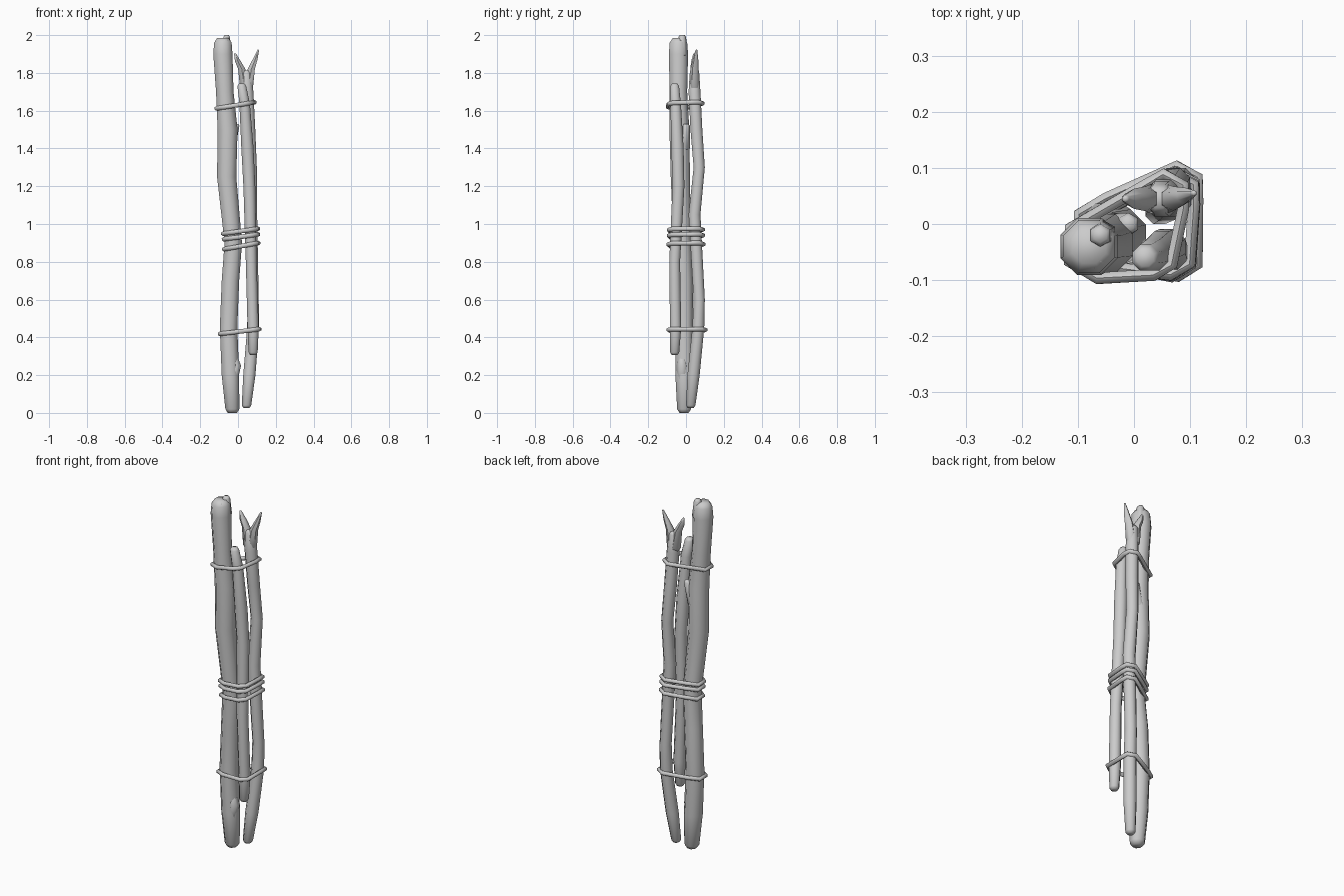
import bpy, bmesh, math
from mathutils import Vector, geometry

cube = bpy.data.objects.get("Cube")
if cube:
    bpy.data.objects.remove(cube, do_unlink=True)

grey = bpy.data.materials.new("plain_grey")
grey.use_nodes = True
colour = (0.6, 0.6, 0.6, 1)
grey.diffuse_color = colour
grey.node_tree.nodes["Principled BSDF"].inputs["Base Color"].default_value = colour


def finish(name, bm):
    """Turn the bmesh into a smooth grey object with sharp rims."""
    bmesh.ops.recalc_face_normals(bm, faces=bm.faces)
    mesh = bpy.data.meshes.new(name)
    bm.to_mesh(mesh)
    bm.free()
    mesh.materials.append(grey)
    obj = bpy.data.objects.new(name, mesh)
    bpy.context.collection.objects.link(obj)
    bpy.ops.object.select_all(action="DESELECT")
    obj.select_set(True)
    bpy.context.view_layer.objects.active = obj
    bpy.ops.object.shade_smooth_by_angle(angle=math.radians(60))


def skin(bm, loops):
    """Join successive vertex loops with quads."""
    for lower, upper in zip(loops, loops[1:]):
        for i in range(len(lower)):
            bm.faces.new((lower[i - 1], lower[i], upper[i], upper[i - 1]))


def circle(sides):
    """Unit directions around a regular polygon."""
    for i in range(sides):
        angle = math.tau * (i + 0.5) / sides
        yield math.cos(angle), math.sin(angle)


def cap(end, direction):
    """Smaller ring that rounds off the end of a stick."""
    x, y, z, radius = end
    return Vector((x, y, z + direction * radius / 2, radius * 0.65))


def stick(name, *path, sides=8):
    """Loft a stick through (x, y, z, radius) points and round its ends."""
    path = [Vector(point) for point in path]
    bm = bmesh.new()
    loops = []
    for x, y, z, radius in [cap(path[0], -1), *path, cap(path[-1], 1)]:
        loops.append([bm.verts.new((x + radius * c, y + radius * s, z))
                      for c, s in circle(sides)])
    skin(bm, loops)
    bm.faces.new(loops[0])
    bm.faces.new(loops[-1])
    finish(name, bm)
    return path


def section(path, height):
    """Centre and radius of a stick at a given height."""
    for lower, upper in zip(path, path[1:]):
        if lower.z <= height <= upper.z:
            return lower.lerp(upper, (height - lower.z) / (upper.z - lower.z))


def rope(name, sticks, height, slope, thickness=0.012):
    """Wrap a tube tightly around the outline of the sticks at one height."""
    outline = []
    for path in sticks:
        x, y, z, radius = section(path, height)
        reach = radius + thickness / 2
        outline += [Vector((x + reach * c, y + reach * s)) for c, s in circle(6)]
    hull = [outline[i] for i in geometry.convex_hull_2d(outline)]
    points = [Vector((p.x, p.y, height + slope * p.x)) for p in hull]
    bm = bmesh.new()
    loops = []
    for i, point in enumerate(points):
        along = points[(i + 1) % len(points)] - points[i - 1]
        out = along.cross(Vector((0, 0, 1))).normalized()
        up = out.cross(along).normalized()
        loops.append([bm.verts.new(point + thickness * (c * out + s * up))
                      for c, s in circle(6)])
    skin(bm, loops + loops[:1])
    finish(name, bm)


# Thick stick, its broken end and its two branch stubs
thick = stick("thick_stick",
              (-0.03, -0.01, 0.02, 0.04), (-0.04, -0.01, 0.2, 0.05),
              (-0.05, -0.01, 0.45, 0.05), (-0.04, -0.01, 0.7, 0.05),
              (-0.025, -0.02, 0.9, 0.05), (-0.06, -0.03, 1.25, 0.055),
              (-0.055, -0.035, 1.5, 0.057), (-0.07, -0.04, 1.7, 0.05),
              (-0.08, -0.04, 1.9, 0.055), (-0.08, -0.04, 1.96, 0.05))
stick("broken_end_front", (-0.08, -0.06, 1.9, 0.03), (-0.07, -0.06, 1.97, 0.02), sides=6)
stick("broken_end_back", (-0.06, -0.02, 1.9, 0.03), (-0.06, -0.02, 1.99, 0.02), sides=6)
stick("lower_stub", (-0.03, -0.02, 0.16, 0.03), (-0.01, -0.02, 0.25, 0.03),
      (-0.02, -0.02, 0.3, 0.02), sides=6)
stick("upper_stub", (-0.04, -0.01, 1.4, 0.03), (-0.01, 0, 1.52, 0.02), sides=6)

# Short stick at the front
short = stick("short_stick",
              (0.08, -0.06, 0.32, 0.026), (0.08, -0.055, 0.45, 0.032),
              (0.07, -0.06, 0.8, 0.031), (0.06, -0.04, 1.2, 0.034),
              (0.05, -0.045, 1.4, 0.035), (0.035, -0.055, 1.64, 0.03),
              (0.02, -0.06, 1.73, 0.025))

# Forked stick at the back
forked = stick("forked_stick",
               (0.045, 0.025, 0.04, 0.027), (0.06, 0.04, 0.2, 0.035),
               (0.08, 0.065, 0.45, 0.034), (0.08, 0.07, 0.6, 0.032),
               (0.07, 0.045, 1.05, 0.034), (0.07, 0.07, 1.3, 0.032),
               (0.06, 0.055, 1.5, 0.034), (0.05, 0.045, 1.7, 0.034),
               (0.045, 0.045, 1.8, 0.027))
stick("fork_prong_right", (0.055, 0.045, 1.72, 0.028), (0.07, 0.045, 1.82, 0.022),
      (0.09, 0.05, 1.87, 0.015), (0.107, 0.055, 1.92, 0.005), sides=6)
stick("fork_prong_left", (0.035, 0.045, 1.72, 0.028), (0.02, 0.045, 1.82, 0.022),
      (0, 0.045, 1.86, 0.018), (-0.015, 0.045, 1.9, 0.007), sides=6)

# Rope bindings
bundle = (thick, short, forked)
rope("top_rope", bundle, 1.63, 0.16)
rope("middle_rope_upper", bundle, 0.96, 0.14)
rope("middle_rope_centre", bundle, 0.93, 0.14)
rope("middle_rope_lower", bundle, 0.88, 0.18)
rope("bottom_rope", bundle, 0.43, 0.12)
